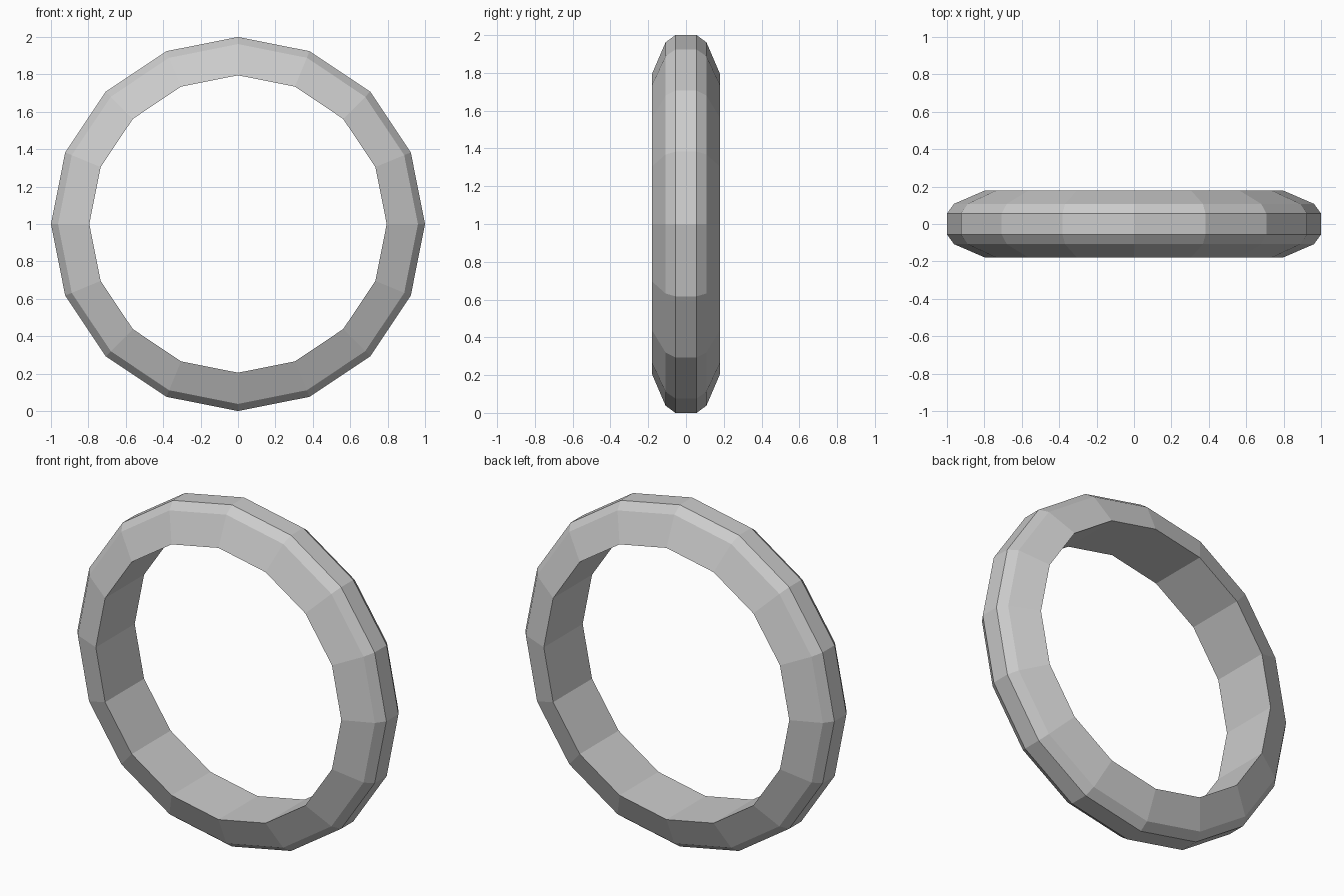
import bpy, bmesh
from math import sin, cos, tau

if "Cube" in bpy.data.objects:
    bpy.data.objects.remove(bpy.data.objects["Cube"])

SIDES = 16
# Cross-section as (radius, y): flat inner wall, bevelled outer rim
PROFILE = [(0.795, -0.18), (0.962, -0.108), (1.0, -0.056),
           (1.0, 0.056), (0.962, 0.108), (0.795, 0.18)]

# Sweep the cross-section around the y axis
bm = bmesh.new()
rings = []
for i in range(SIDES):
    a = tau * i / SIDES
    rings.append([bm.verts.new((r * cos(a), y, 1 + r * sin(a))) for r, y in PROFILE])

n = len(PROFILE)
for i in range(SIDES):
    p, q = rings[i], rings[(i + 1) % SIDES]
    for j in range(n):
        k = (j + 1) % n
        bm.faces.new((p[j], p[k], q[k], q[j]))
bmesh.ops.recalc_face_normals(bm, faces=bm.faces)

# Ring object, flat shaded
mesh = bpy.data.meshes.new("ring")
bm.to_mesh(mesh)
bm.free()
bpy.context.collection.objects.link(bpy.data.objects.new("ring", mesh))
